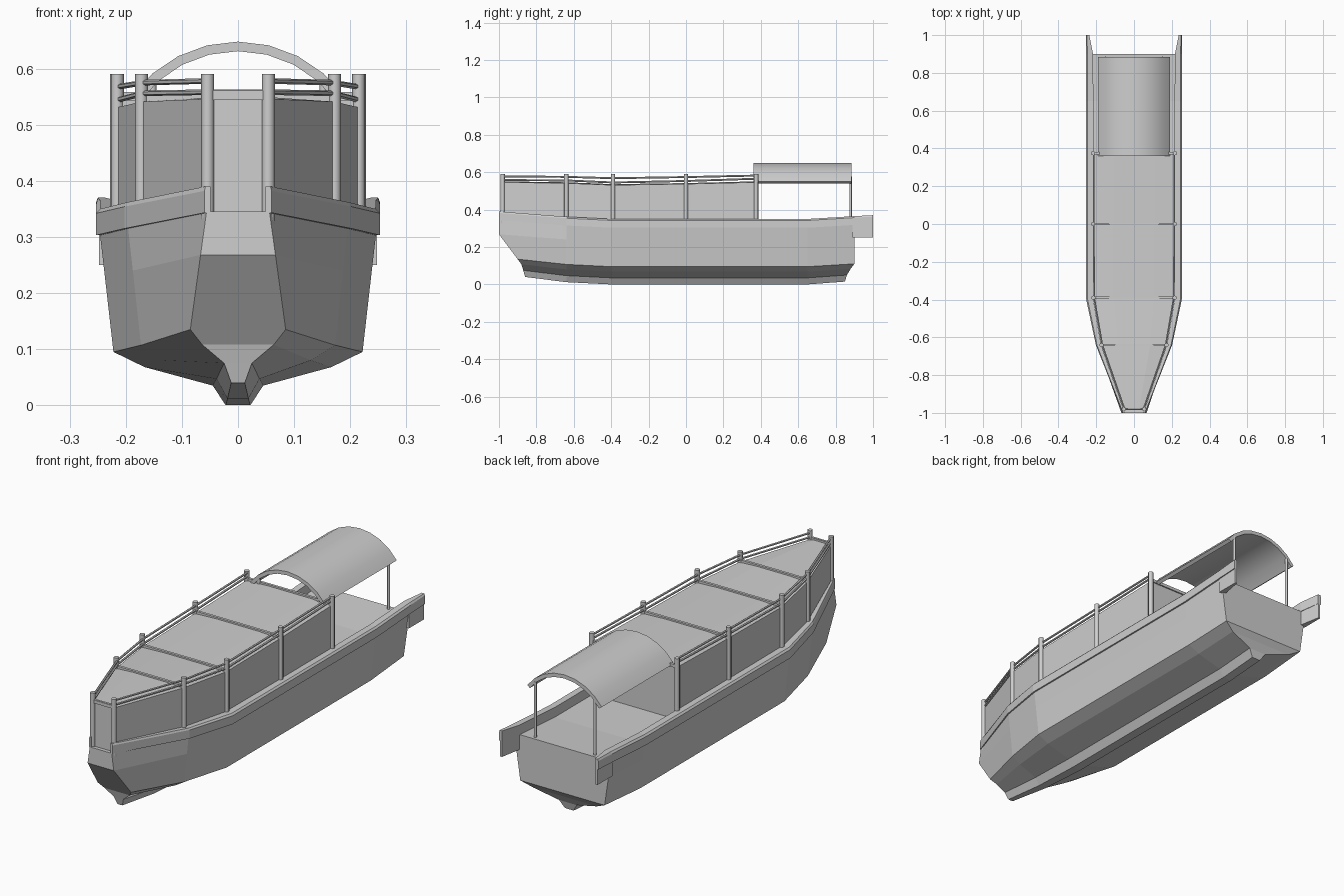
import bpy, bmesh
from math import sin, cos, radians
from mathutils import Vector

cube = bpy.data.objects.get("Cube")
if cube:
    bpy.data.objects.remove(cube)

grey = bpy.data.materials.new("light_grey")
grey.use_nodes = True
grey.diffuse_color = (0.62, 0.62, 0.62, 1)
grey.node_tree.nodes["Principled BSDF"].inputs["Base Color"].default_value = grey.diffuse_color


def finish(name, bm, smooth=False):
    bmesh.ops.recalc_face_normals(bm, faces=bm.faces)
    mesh = bpy.data.meshes.new(name)
    bm.to_mesh(mesh)
    bm.free()
    mesh.materials.append(grey)
    obj = bpy.data.objects.new(name, mesh)
    bpy.context.collection.objects.link(obj)
    if smooth:
        bpy.ops.object.select_all(action="DESELECT")
        obj.select_set(True)
        bpy.context.view_layer.objects.active = obj
        bpy.ops.object.shade_smooth_by_angle(angle=radians(46))
    return obj


def loft(name, sections, smooth=False):
    """Skin closed rings; each end is capped with strips across the ring."""
    bm = bmesh.new()
    rings = [[bm.verts.new(p) for p in s] for s in sections]
    n = len(rings[0])
    for a, b in zip(rings, rings[1:]):
        for i in range(n):
            j = (i + 1) % n
            bm.faces.new((a[i], a[j], b[j], b[i]))
    for ring in (rings[0], rings[-1]):
        for i in range(n // 2 - 1):
            bm.faces.new((ring[i], ring[i + 1], ring[n - 2 - i], ring[n - 1 - i]))
    return finish(name, bm, smooth)


def bar(name, start, end, radius, sides=8):
    """Straight round bar between two points."""
    a, b = Vector(start), Vector(end)
    bm = bmesh.new()
    bmesh.ops.create_cone(bm, cap_ends=True, segments=sides, radius1=radius,
                          radius2=radius, depth=(b - a).length)
    turn = (b - a).to_track_quat("Z", "Y").to_matrix().to_4x4()
    bmesh.ops.transform(bm, matrix=turn, verts=bm.verts)
    bmesh.ops.translate(bm, vec=(a + b) / 2, verts=bm.verts)
    return finish(name, bm, smooth=sides > 4)


def box(name, centre, size):
    bm = bmesh.new()
    bmesh.ops.create_cube(bm, size=1)
    bmesh.ops.scale(bm, vec=size, verts=bm.verts)
    bmesh.ops.translate(bm, vec=centre, verts=bm.verts)
    return finish(name, bm)


SIDES = (("left", 1), ("right", -1))

# Hull: the same section heights, lifted toward bow and stern
stations = [  # y, sheer half width, chine half width, keel scale, lift
    (-1, 0.06, 0.085, 0.55, 0.04),
    (-0.64, 0.2, 0.173, 0.85, 0.012),
    (-0.4, 0.25, 0.222, 1, 0),
    (0.65, 0.25, 0.222, 1, 0),
    (0.9, 0.25, 0.215, 1, 0.015),
]
bow_rake = (0, 0, 0.1, 0.12, 0.13, 0.14)
stern_rake = (0, 0, 0, -0.02, -0.04, -0.05)
heights = (0.305, 0.228, 0.095, 0.068, 0.035, 0)
sections = []
for k, (y, sheer, chine, keel, lift) in enumerate(stations):
    top = sheer - 0.004
    knuckle = chine + (top - chine) * 0.63
    widths = (top, knuckle, chine, chine * 0.75, 0.045 * keel, 0.022 * keel)
    rake = bow_rake if k == 0 else stern_rake if k == 4 else (0,) * 6
    half = [(x, y + r, z + lift) for x, r, z in zip(widths, rake, heights)]
    sections.append(half + [(-x, yy, z) for x, yy, z in reversed(half)])
loft("hull", sections)

# Raised side belts that run past the transom
belt = [  # y, outer half width, thickness, lift
    (-1, 0.06, 0.011, 0.04), (-0.64, 0.202, 0.028, 0.012),
    (-0.4, 0.253, 0.038, 0), (0.65, 0.253, 0.038, 0),
    (0.9, 0.253, 0.036, 0.015), (1, 0.253, 0.016, 0.02),
]
for side, s in SIDES:
    loft(side + "_belt", [
        [(s * w, y, 0.303 + h), (s * w, y, 0.342 + h), (s * (w - t * 0.2), y, 0.35 + h),
         (s * (w - t), y, 0.35 + h), (s * (w - t), y, 0.32 + h), (s * (w - t), y, 0.303 + h)]
        for y, w, t, h in belt])
    loft(side + "_stern_wing", [
        [(s * w, y, 0.25), (s * 0.248, y, 0.25), (s * 0.248, y, 0.33), (s * w, y, 0.33)]
        for y, w in ((0.89, 0.218), (1, 0.238))])

# Cabin with a slightly crowned roof
frames = [  # y, half width, roof edge height, lower rail, upper rail
    (-0.98, 0.054, 0.546, 0.558, 0.578),
    (-0.64, 0.172, 0.541, 0.556, 0.575),
    (-0.39, 0.215, 0.531, 0.545, 0.568),
    (0, 0.217, 0.537, 0.553, 0.574),
    (0.375, 0.217, 0.546, 0.565, 0.582),
]
loft("cabin", [
    [(-w, y, 0.29), (-w, y, z), (-w / 2, y, z + 0.005),
     (w / 2, y, z + 0.005), (w, y, z), (w, y, 0.29)]
    for y, w, z, low, high in frames])

# Posts, roof beams and paired side rails
for y, w, z, low, high in frames:
    box("roof_beam", (0, y, z + 0.005), (2 * w, 0.012, 0.014))
    for side, s in SIDES:
        bar(side + "_cabin_post", (s * w, y, 0.3), (s * w, y, 0.59), 0.0115)
for a, b in zip(frames, frames[1:]):
    for side, s in SIDES:
        for level, name in ((3, "_lower_rail"), (4, "_upper_rail")):
            inset = 0.004
            bar(side + name, (s * (a[1] - inset), a[0], a[level]),
                (s * (b[1] - inset), b[0], b[level]), 0.005, 6)
bar("bow_rail", (-0.054, -0.98, 0.558), (0.054, -0.98, 0.558), 0.005, 6)

# Arched canopy over the stern deck
angles = [radians(-54.6 + 13.65 * i) for i in range(9)]


def arch(y):
    outer = [(0.233 * sin(a), y, 0.415 + 0.233 * cos(a)) for a in angles]
    inner = [(0.216 * sin(a), y, 0.415 + 0.216 * cos(a)) for a in reversed(angles)]
    return outer + inner


loft("canopy", [arch(0.36), arch(0.885)], smooth=True)
for side, s in SIDES:
    bar(side + "_canopy_post", (s * 0.152, 0.88, 0.3), (s * 0.152, 0.88, 0.576), 0.0065)
    bar(side + "_canopy_bracket", (s * 0.152, 0.37, 0.54), (s * 0.152, 0.37, 0.576), 0.0065)
